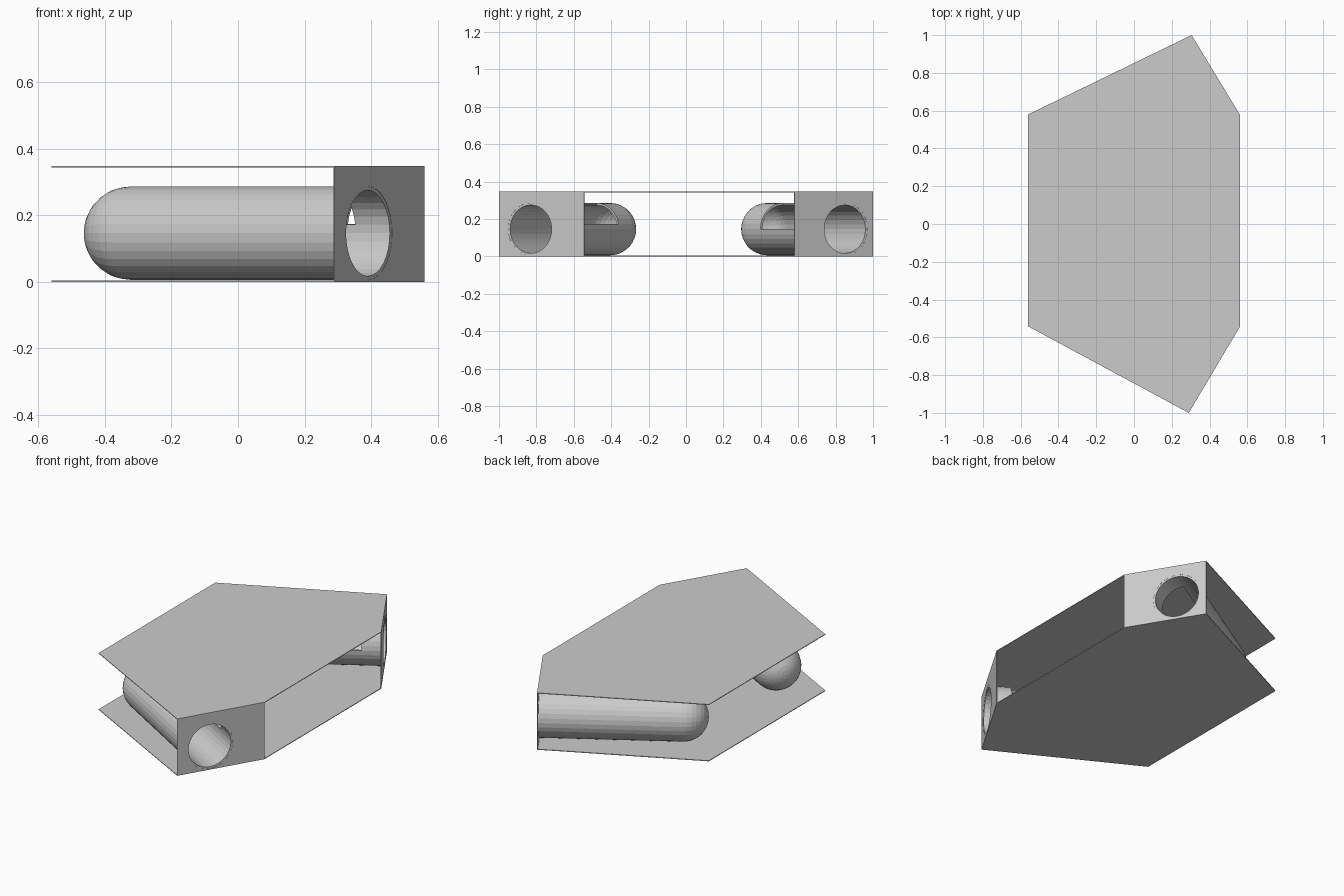
import bpy, bmesh, math
from mathutils import Vector

if "Cube" in bpy.data.objects:
    bpy.data.objects.remove(bpy.data.objects["Cube"])

H, SHEET, SEG = 0.347, 0.004, 32
R, WALL, CZ = 0.14, 0.011, 0.146

grey = bpy.data.materials.new("light grey")
grey.diffuse_color = (0.6, 0.6, 0.6, 1)
grey.use_nodes = True
grey.node_tree.nodes["Principled BSDF"].inputs["Base Color"].default_value = grey.diffuse_color

outline = [(-0.56, 0.58), (-0.56, -0.542), (0.29, -1.0),
           (0.56, -0.545), (0.56, 0.58), (0.305, 1.0)]


def finish(bm, name, thickness, offset):
    me = bpy.data.meshes.new(name)
    bm.normal_update()
    bm.to_mesh(me)
    bm.free()
    me.materials.append(grey)
    ob = bpy.data.objects.new(name, me)
    bpy.context.collection.objects.link(ob)
    mod = ob.modifiers.new("sheet thickness", 'SOLIDIFY')
    mod.thickness, mod.offset = thickness, offset
    return ob


# six-sided top and bottom sheets
def plate(name, z, offset):
    bm = bmesh.new()
    bm.faces.new([bm.verts.new((x, y, z)) for x, y in outline])
    finish(bm, name, SHEET, offset)


plate("bottom_plate", 0, 1)
plate("top_plate", H, -1)


# upright end panel between two outline corners, with a round hole
def end_panel(name, a, b, centre, outward):
    a, b = Vector((*a, 0)), Vector((*b, 0))
    along = (b - a).normalized()
    up = Vector((0, 0, 1))
    mid = a + along * (centre - a).dot(along) + up * CZ
    circle = [mid + R * (math.cos(t) * along + math.sin(t) * up)
              for t in (2 * math.pi * i / SEG for i in range(SEG))]
    bm = bmesh.new()
    edges = []
    for loop in ([a, b, b + up * H, a + up * H], circle):
        vs = [bm.verts.new(p) for p in loop]
        edges += [bm.edges.new((vs[i - 1], vs[i])) for i in range(len(vs))]
    bmesh.ops.triangle_fill(bm, edges=edges, use_beauty=True, normal=outward)
    bm.normal_update()
    for f in bm.faces:
        if f.normal.dot(outward) < 0:
            f.normal_flip()
    finish(bm, name, SHEET, -1)
    return mid


# round-ended tube with a slot in its upper inner quarter
def tube(name, mouth, axis, inner, length, slot, first):
    up = Vector((0, 0, 1))
    rings = [(s, R) for s in (0.001, slot[0], slot[1], length)]
    rings += [(length + R * math.sin(t), R * math.cos(t))
              for t in (math.pi / 2 * k / 8 for k in range(1, 8))]
    bm = bmesh.new()
    grid = [[bm.verts.new(mouth + axis * s + r * (math.cos(t) * inner + math.sin(t) * up))
             for t in (2 * math.pi * i / SEG for i in range(SEG))] for s, r in rings]
    tip = bm.verts.new(mouth + axis * (length + R))
    for k in range(len(grid) - 1):
        for i in range(SEG):
            if k == 1 and first <= i < SEG // 4:
                continue
            j = (i + 1) % SEG
            bm.faces.new((grid[k][i], grid[k][j], grid[k + 1][j], grid[k + 1][i]))
    for i in range(SEG):
        bm.faces.new((grid[-1][i], grid[-1][(i + 1) % SEG], tip))
    bmesh.ops.recalc_face_normals(bm, faces=bm.faces)
    bm.normal_update()
    test = min(bm.faces, key=lambda f: f.calc_center_median().z)
    if test.normal.z > 0:
        bmesh.ops.reverse_faces(bm, faces=bm.faces)
    finish(bm, name, WALL, -1)


for side, a, b, hole_y, length, slot, first, sy in (
        ("front", outline[2], outline[3], -0.83, 0.83, (0.12, 0.69), 1, 1),
        ("back", outline[5], outline[4], 0.85, 0.80, (0.12, 0.64), 0, -1)):
    d = (Vector(b) - Vector(a)).normalized()
    axis = Vector((-abs(d.y), sy * abs(d.x), 0))
    inner = Vector((d.x, d.y, 0))
    f = (hole_y - a[1]) / (b[1] - a[1])
    centre = Vector((a[0] + f * (b[0] - a[0]), hole_y, 0))
    mouth = end_panel(side + "_end_panel", a, b, centre, -axis)
    tube(side + "_tube", mouth, axis, inner, length, slot, first)
